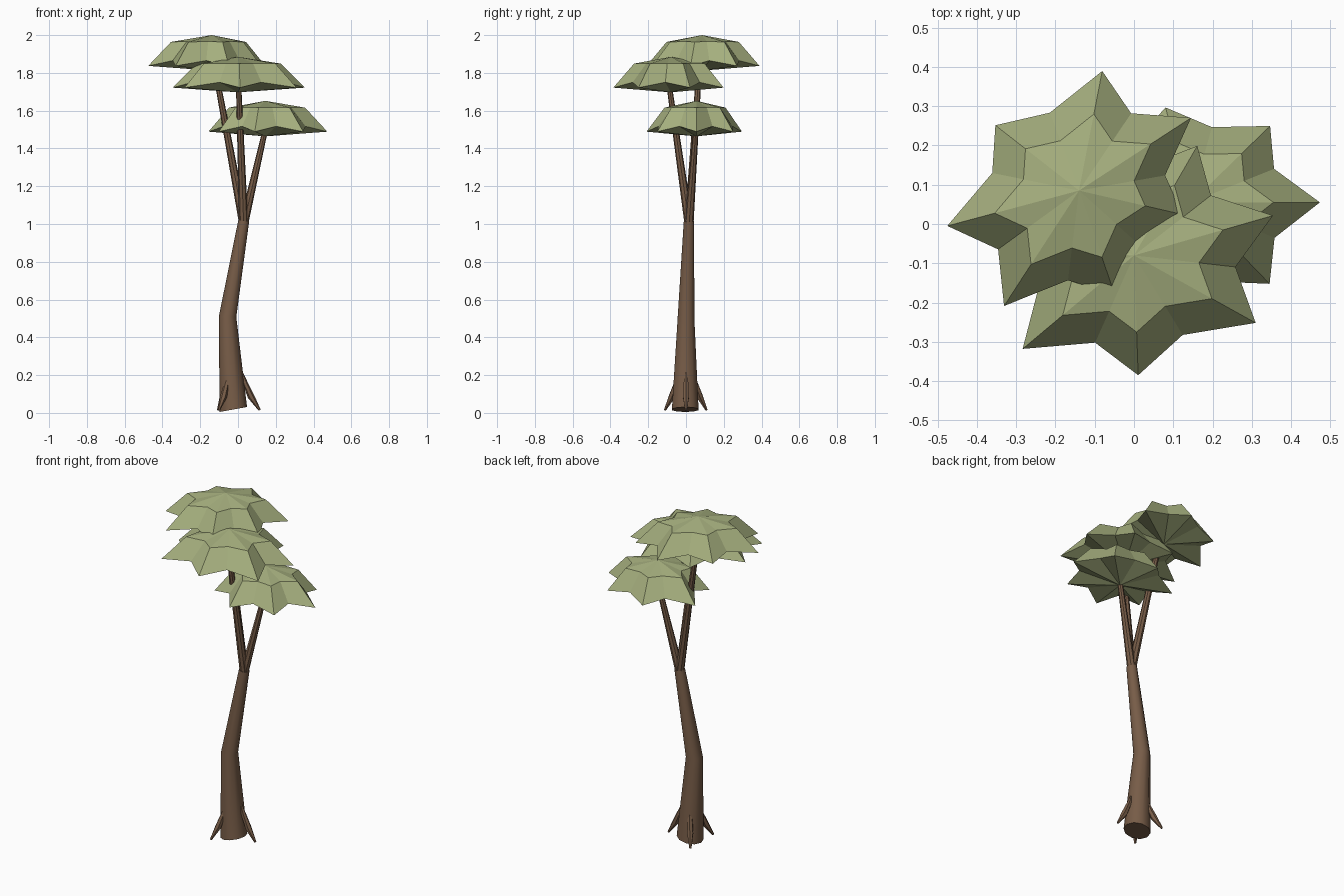
import bpy, bmesh, math
from mathutils import Vector

if "Cube" in bpy.data.objects:
    bpy.data.objects.remove(bpy.data.objects["Cube"])


def material(name, rgb):
    m = bpy.data.materials.new(name)
    m.diffuse_color = (*rgb, 1)
    m.use_nodes = True
    m.node_tree.nodes["Principled BSDF"].inputs["Base Color"].default_value = m.diffuse_color
    return m


BARK = material("brown bark", (0.185, 0.108, 0.064))
LEAF = material("olive green leaf", (0.38, 0.43, 0.21))


def finish(bm, name, mat, smooth):
    bmesh.ops.recalc_face_normals(bm, faces=bm.faces)
    me = bpy.data.meshes.new(name)
    bm.to_mesh(me)
    bm.free()
    me.materials.append(mat)
    ob = bpy.data.objects.new(name, me)
    bpy.context.collection.objects.link(ob)
    if smooth:
        bpy.ops.object.select_all(action='DESELECT')
        ob.select_set(True)
        bpy.context.view_layer.objects.active = ob
        bpy.ops.object.shade_smooth_by_angle(angle=math.radians(40))
    return ob


def tube(name, stations, sides):
    """Closed tube through (centre, radius, plane normal) stations."""
    bm = bmesh.new()
    rings = []
    for centre, radius, normal in stations:
        n = Vector(normal).normalized()
        side = Vector((0, 1, 0)) if abs(n.y) < 0.7 else Vector((1, 0, 0))
        u = side.cross(n).normalized()
        v = n.cross(u)
        rings.append([bm.verts.new(Vector(centre) + radius * (
            u * math.cos(math.tau * i / sides) + v * math.sin(math.tau * i / sides)))
            for i in range(sides)])
    for a, b in zip(rings, rings[1:]):
        for i in range(sides):
            j = (i + 1) % sides
            bm.faces.new((a[i], a[j], b[j], b[i]))
    bm.faces.new(rings[0])
    bm.faces.new(rings[-1])
    return finish(bm, name, BARK, True)


def canopy(name, apex, tips, valley):
    """Star-shaped umbrella: apex, inner star, outer star, shallow underside."""
    bm = bmesh.new()
    ax, ay, az = apex
    star = []
    for k, (ang, r) in enumerate(tips):
        ang2, r2 = tips[(k + 1) % len(tips)]
        if ang2 < ang:
            ang2 += 360
        star.append((ang, r, True))
        star.append(((ang + ang2) / 2, valley * (r + r2) / 2, False))

    def ring(scale, tip_drop, valley_drop):
        return [bm.verts.new((ax + scale * r * math.cos(math.radians(a)),
                              ay + scale * r * math.sin(math.radians(a)),
                              az - (tip_drop if t else valley_drop)))
                for a, r, t in star]

    inner = ring(0.64, 0.036, 0.034)
    outer = ring(1.0, 0.163, 0.135)
    top = bm.verts.new(apex)
    bottom = bm.verts.new((ax, ay, az - 0.188))
    n = len(star)
    for i in range(n):
        j = (i + 1) % n
        bm.faces.new((top, inner[i], inner[j]))
        bm.faces.new((inner[i], outer[i], outer[j], inner[j]))
        bm.faces.new((bottom, outer[j], outer[i]))
    return finish(bm, name, LEAF, False)


# Bent trunk with a slightly tilted foot
tube("trunk", [((-0.025, -0.004, 0.018), 0.074, (-0.18, 0, 1)),
               ((-0.055, 0.0, 0.51), 0.046, (0.05, 0, 1)),
               ((0.03, 0.016, 1.015), 0.029, (0.17, 0.03, 1))], 10)

# Three branches fanning out of the trunk top
fork = Vector((0.03, 0.016, 1.0))
for name, end in (("left_branch", (-0.128, 0.072, 1.86)),
                  ("front_branch", (0.003, -0.09, 1.74)),
                  ("right_branch", (0.145, 0.052, 1.50))):
    end = Vector(end)
    d = end - fork
    tube(name, [(fork, 0.024, d), (end, 0.014, d)], 8)

# Three splayed roots around the foot
for k, ang in enumerate((0, 125, 237)):
    c, s = math.cos(math.radians(ang)), math.sin(math.radians(ang))
    pts = [(0.042, 0.225, 0.004), (0.062, 0.16, 0.014),
           (0.095, 0.085, 0.018), (0.14, 0.014, 0.006)]
    tube(f"root_{k + 1}", [((-0.025 + r * c, s * r * 0.95, z), rad, (-0.45 * c, -0.45 * s, 1))
                           for r, z, rad in pts], 6)

# Leaf canopies: tips as (angle, reach)
canopy("top_canopy", (-0.14, 0.085, 2.0),
       [(33, 0.34), (79, 0.31), (142, 0.27), (195, 0.347), (237, 0.35), (289, 0.28), (347, 0.27)], 0.73)
canopy("middle_canopy", (0.0, -0.08, 1.885),
       [(16, 0.368), (60, 0.322), (120, 0.28), (178, 0.345), (220, 0.37), (272, 0.305), (331, 0.354)], 0.72)
canopy("lower_canopy", (0.145, 0.055, 1.652),
       [(0, 0.328), (44, 0.28), (105, 0.25), (165, 0.312), (208, 0.28), (258, 0.27), (314, 0.288)], 0.75)
